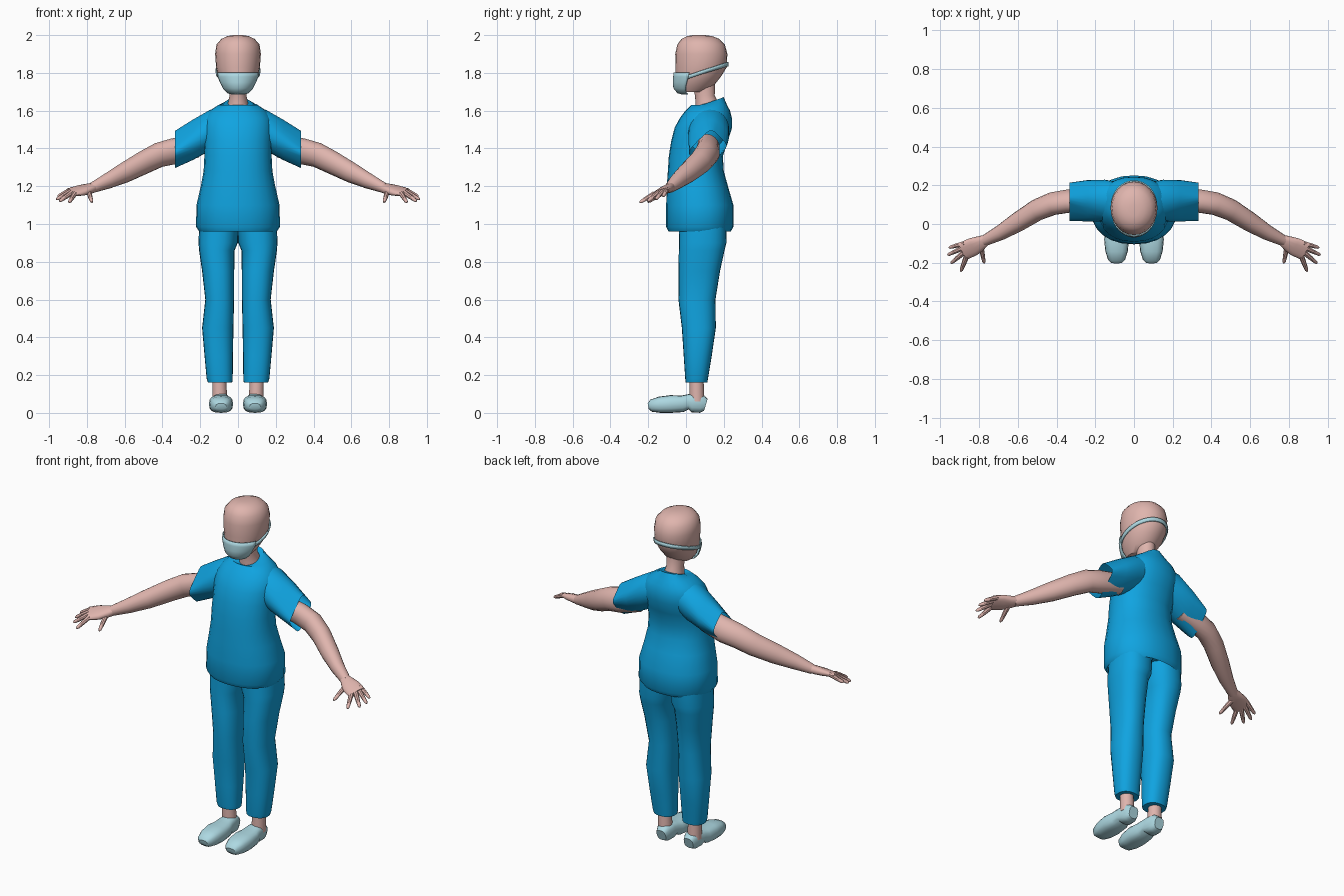
import bpy, bmesh, math
from mathutils import Vector

cube = bpy.data.objects.get("Cube")
if cube:
    bpy.data.objects.remove(cube, do_unlink=True)

SIDES = (("left", 1), ("right", -1))
made = []


def material(name, rgb):
    mat = bpy.data.materials.new(name)
    mat.use_nodes = True
    mat.diffuse_color = (*rgb, 1)
    mat.node_tree.nodes["Principled BSDF"].inputs["Base Color"].default_value = (*rgb, 1)
    return mat


BLUE = material("scrub blue", (0.005, 0.37, 0.75))
SKIN = material("skin", (0.74, 0.46, 0.42))
PALE = material("pale blue", (0.42, 0.69, 0.76))


def skin_rows(name, rows, mat, mirror=1, closed=True, caps=True):
    """Join rows of points into a surface, optionally closed around and capped."""
    bm = bmesh.new()
    loops = [[bm.verts.new((p[0] * mirror, p[1], p[2])) for p in row] for row in rows]
    count = len(loops[0])
    for low, high in zip(loops, loops[1:]):
        for i in range(count if closed else count - 1):
            j = (i + 1) % count
            bm.faces.new((low[i], low[j], high[j], high[i]))
    if closed and caps:
        bm.faces.new(loops[0])
        bm.faces.new(loops[-1])
    bmesh.ops.recalc_face_normals(bm, faces=bm.faces)
    mesh = bpy.data.meshes.new(name)
    bm.to_mesh(mesh)
    bm.free()
    mesh.materials.append(mat)
    obj = bpy.data.objects.new(name, mesh)
    bpy.context.collection.objects.link(obj)
    made.append(obj)
    return obj


def oval(center, u, v, power=2.0, count=24):
    """Rounded ring spanned by the half-axes u and v."""
    points = []
    for i in range(count):
        a = math.tau * i / count
        c, s = math.cos(a), math.sin(a)
        c = math.copysign(abs(c) ** (2 / power), c)
        s = math.copysign(abs(s) ** (2 / power), s)
        points.append(Vector(center) + Vector(u) * c + Vector(v) * s)
    return points


def stack(table, power=2.0):
    """Level rings from rows of height, centre x, centre y, half width, half depth."""
    return [oval((x, y, z), (rx, 0, 0), (0, ry, 0), power) for z, x, y, rx, ry in table]


def tube(path, side, power=2.0, count=16):
    """Rings square to a path of x, y, z, half width along side, half thickness."""
    centers = [Vector(p[:3]) for p in path]
    rings = []
    for i, (c, p) in enumerate(zip(centers, path)):
        t = (centers[min(i + 1, len(path) - 1)] - centers[max(i - 1, 0)]).normalized()
        u = Vector(side)
        u = (u - t * u.dot(t)).normalized()
        rings.append(oval(c, u * p[3], t.cross(u) * p[4], power, count))
    return rings


# Tunic body, with a turned-in hem and a collar lower at the front
body = stack([
    (1.0, 0, 0.07, 0.18, 0.14), (0.96, 0, 0.072, 0.205, 0.165),
    (0.985, 0, 0.073, 0.222, 0.178), (1.1, 0, 0.073, 0.22, 0.178),
    (1.2, 0, 0.06, 0.197, 0.162), (1.28, 0, 0.052, 0.182, 0.148),
    (1.36, 0, 0.052, 0.178, 0.143), (1.44, 0, 0.072, 0.18, 0.15),
    (1.51, 0, 0.092, 0.185, 0.152), (1.56, 0, 0.105, 0.178, 0.138),
    (1.6, 0, 0.115, 0.15, 0.118), (1.63, 0, 0.122, 0.105, 0.095)], 2.2)
body.append([p + Vector((0, 0, 0.35 * (p.y - 0.125)))
             for p in oval((0, 0.125, 1.645), (0.062, 0, 0), (0, 0.075, 0))])
skin_rows("tunic", body, BLUE)

# Sleeves: round at the shoulder, a slanted rounded rectangle at the open end
SLEEVE = [(0.04, 0.12, 1.54, 0.09, 0.09, 2), (0.15, 0.12, 1.495, 0.112, 0.105, 2),
          (0.24, 0.12, 1.445, 0.105, 0.092, 2.6), (0.333, 0.115, 1.395, 0.092, 0.068, 5)]
sleeve = []
for x, y, z, long, short, power in SLEEVE:
    h = math.sqrt(0.5)
    sleeve.append(oval((x, y, z), (0, h * long, h * long), (0, h * short, -h * short), power))

# Trouser legs
LEG = [(0.16, 0.095, 0.056, 0.064, 0.057), (0.18, 0.097, 0.056, 0.069, 0.06),
       (0.3, 0.102, 0.062, 0.075, 0.074), (0.45, 0.107, 0.068, 0.083, 0.09),
       (0.6, 0.097, 0.058, 0.076, 0.098), (0.75, 0.105, 0.07, 0.085, 0.11),
       (0.86, 0.112, 0.083, 0.094, 0.121), (0.9, 0.105, 0.088, 0.104, 0.126),
       (1.02, 0.1, 0.09, 0.105, 0.125)]

# Shoe slices: y, half width, bottom, top
SHOE = [(-0.2, 0.028, 0.02, 0.05), (-0.185, 0.044, 0.006, 0.07),
        (-0.14, 0.058, 0, 0.086), (-0.08, 0.064, 0, 0.094), (-0.02, 0.058, 0.004, 0.092),
        (0.01, 0.05, 0.018, 0.098), (0.035, 0.046, 0.002, 0.104),
        (0.08, 0.042, 0, 0.1), (0.105, 0.03, 0.01, 0.075)]
shoe = [(0.09, y, (low + top) / 2, w, (top - low) / 2) for y, w, low, top in SHOE]

# Arm, palm and fingers share one sideways direction
ACROSS = (0.5, 0.8, 0.3)
ARM = [(0.22, 0.12, 1.415, 0.055, 0.065), (0.34, 0.118, 1.385, 0.058, 0.071),
       (0.42, 0.105, 1.365, 0.058, 0.067), (0.5, 0.073, 1.325, 0.055, 0.063),
       (0.6, 0.01, 1.272, 0.05, 0.055), (0.69, -0.045, 1.228, 0.039, 0.042),
       (0.775, -0.088, 1.19, 0.028, 0.027)]
PALM = [(0.76, -0.08, 1.195, 0.026, 0.024), (0.79, -0.097, 1.187, 0.038, 0.024),
        (0.83, -0.117, 1.178, 0.05, 0.021), (0.885, -0.142, 1.167, 0.05, 0.013)]
FINGERS = {
    "little_finger": ((0.875, -0.1, 1.185), (0.955, -0.122, 1.146)),
    "ring_finger": ((0.88, -0.122, 1.176), (0.962, -0.16, 1.13)),
    "middle_finger": ((0.88, -0.148, 1.166), (0.945, -0.203, 1.12)),
    "index_finger": ((0.865, -0.168, 1.16), (0.894, -0.245, 1.114)),
    "thumb": ((0.79, -0.115, 1.17), (0.773, -0.203, 1.115))}

for label, sx in SIDES:
    skin_rows(label + "_sleeve", sleeve, BLUE, sx, caps=False)
    skin_rows(label + "_trouser_leg", stack(LEG, 2.3), BLUE, sx)
    skin_rows(label + "_ankle", stack([(0.06, 0.096, 0.058, 0.04, 0.04),
                                       (0.2, 0.1, 0.056, 0.036, 0.036)]), SKIN, sx)
    skin_rows(label + "_shoe", tube(shoe, (1, 0, 0), 2.7), PALE, sx)
    skin_rows(label + "_arm", tube(ARM, ACROSS), SKIN, sx)
    skin_rows(label + "_palm", tube(PALM, ACROSS, 2.5), SKIN, sx)
    for finger, (base, tip) in FINGERS.items():
        base, tip = Vector(base), Vector(tip)
        path = [(*base.lerp(tip, f), r, r) for f, r in
                ((0, 0.014), (0.5, 0.012), (0.9, 0.009), (1, 0.004))]
        skin_rows(label + "_" + finger, tube(path, ACROSS, count=8), SKIN, sx)

# Neck and head
skin_rows("neck", stack([(1.58, 0, 0.118, 0.062, 0.066), (1.64, 0, 0.112, 0.053, 0.062),
                         (1.68, 0, 0.1, 0.045, 0.052), (1.76, 0, 0.09, 0.052, 0.064)]), SKIN)
HEAD = [(1.7, 0, 0.03, 0.055, 0.07), (1.73, 0, 0.045, 0.08, 0.1),
        (1.78, 0, 0.065, 0.105, 0.12), (1.83, 0, 0.08, 0.116, 0.136),
        (1.9, 0, 0.081, 0.121, 0.138), (1.95, 0, 0.08, 0.114, 0.126),
        (1.98, 0, 0.076, 0.088, 0.1), (1.995, 0, 0.073, 0.055, 0.065),
        (2.0, 0, 0.07, 0.025, 0.03)]
skin_rows("head", stack(HEAD), SKIN)


def on_head(angle, z, gap):
    """Point just off the head; angle 0 is the front, positive towards the left."""
    level = min(max(z, HEAD[0][0]), HEAD[-1][0])
    for low, high in zip(HEAD, HEAD[1:]):
        if level <= high[0]:
            f = (level - low[0]) / (high[0] - low[0])
            cy, rx, ry = (a + (b - a) * f for a, b in zip(low[2:], high[2:]))
            break
    return Vector(((rx + gap) * math.sin(angle), cy - (ry + gap) * math.cos(angle), z))


def thicken(obj, amount):
    mod = obj.modifiers.new("thickness", "SOLIDIFY")
    mod.thickness = amount
    mod.offset = 0


# Face mask wrapped round the lower face
reach = math.radians(66)
turns = [reach * (i / 8 - 1) for i in range(17)]
mask = [[on_head(a, z, gap) for a in turns] for z, gap in
        ((1.688, -0.02), (1.695, 0.004), (1.72, 0.014), (1.75, 0.012), (1.78, 0.01), (1.802, 0.007))]
thicken(skin_rows("face_mask", mask, PALE, closed=False), 0.006)

# Mask strap rising towards the back of the head
start = math.radians(60)
upper, lower = [], []
for i in range(33):
    a = start + (math.tau - 2 * start) * i / 32
    z = 1.775 + 0.37 * (on_head(a, 1.81, 0).y - 0.01)
    upper.append(on_head(a, z + 0.011, 0.005))
    lower.append(on_head(a, z - 0.011, 0.005))
thicken(skin_rows("mask_strap", [lower, upper], PALE, closed=False), 0.007)

# Smooth shading with sharp rims
bpy.ops.object.select_all(action="DESELECT")
for obj in made:
    obj.select_set(True)
bpy.context.view_layer.objects.active = made[0]
bpy.ops.object.shade_smooth_by_angle(angle=math.radians(42))
